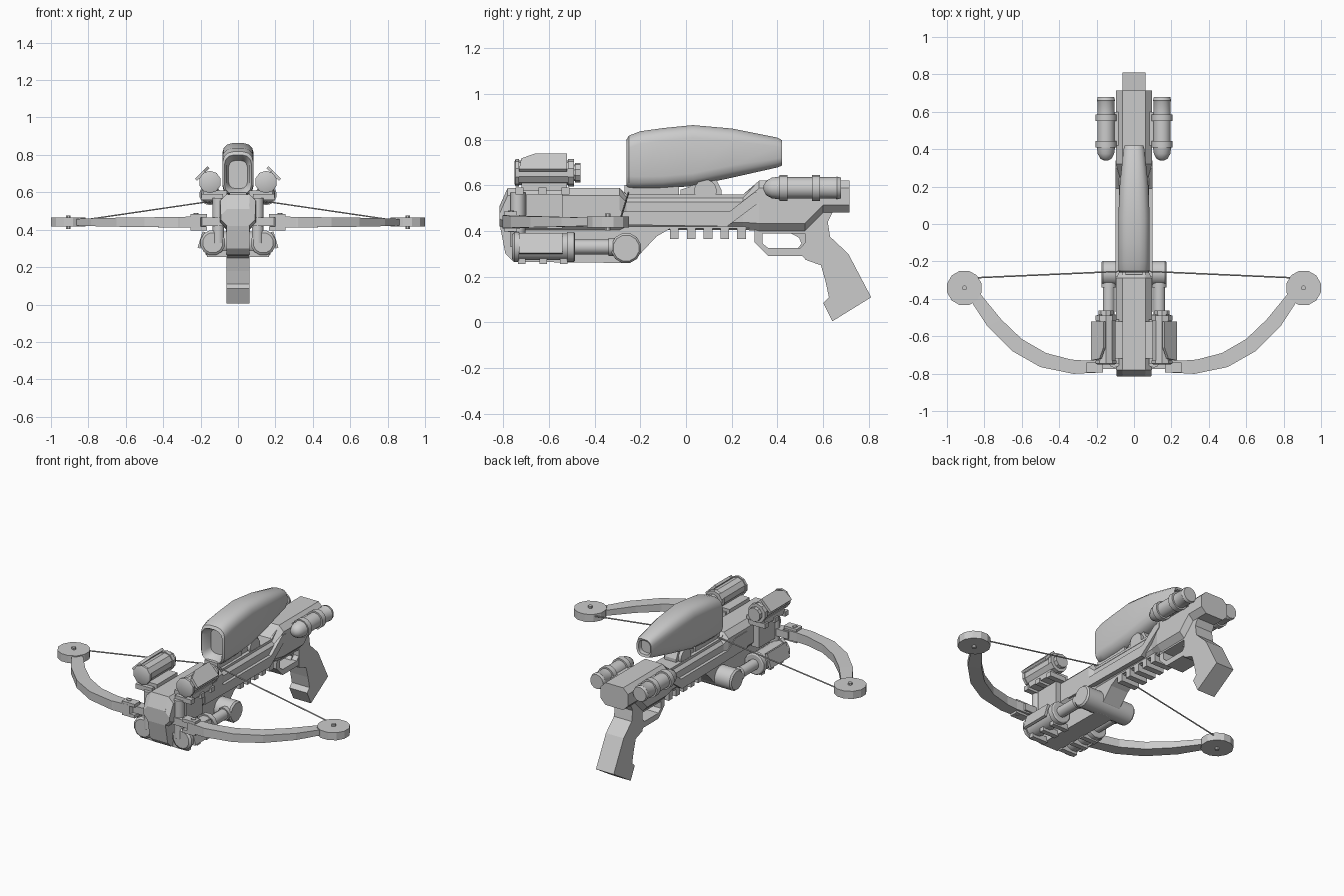
import bpy, bmesh, math
from mathutils import Vector, Matrix

grey = bpy.data.materials.new("plain grey")
grey.diffuse_color = (0.6, 0.6, 0.6, 1)


def finish(bm, name, smooth=None):
    bmesh.ops.recalc_face_normals(bm, faces=bm.faces[:])
    me = bpy.data.meshes.new(name)
    bm.to_mesh(me)
    bm.free()
    me.materials.append(grey)
    ob = bpy.data.objects.new(name, me)
    bpy.context.collection.objects.link(ob)
    if smooth:
        bpy.ops.object.select_all(action='DESELECT')
        ob.select_set(True)
        bpy.context.view_layer.objects.active = ob
        bpy.ops.object.shade_smooth_by_angle(angle=math.radians(smooth))
    return ob


def skin(name, rings, smooth=None):
    """Join equal-length closed rings and cap both ends."""
    bm = bmesh.new()
    vs = [[bm.verts.new(p) for p in r] for r in rings]
    n = len(vs[0])
    for a, b in zip(vs, vs[1:]):
        for i in range(n):
            j = (i + 1) % n
            bm.faces.new((a[i], a[j], b[j], b[i]))
    bm.faces.new(vs[0])
    bm.faces.new(vs[-1])
    return finish(bm, name, smooth)


def prism(name, pts, x0, x1):
    """Side profile (y, z) extruded across x."""
    return skin(name, [[(x, y, z) for y, z in pts] for x in (x0, x1)])


def loft(name, sections, cut, steps=1, smooth=None):
    """Corner-cut rectangles (y, half width, bottom, top) along y."""
    rings = []
    for y, w, z0, z1 in sections:
        c = min(cut, w * 0.7)
        ring = []
        for q, (sx, z) in enumerate(((1, z1 - c), (-1, z1 - c), (-1, z0 + c), (1, z0 + c))):
            for k in range(steps + 1):
                a = math.pi / 2 * (q + k / steps)
                ring.append((sx * (w - c) + c * math.cos(a), y, z + c * math.sin(a)))
        rings.append(ring)
    return skin(name, rings, smooth)


def turned(name, centre, axis, profile, sides=12, smooth=40):
    """Rings (offset, radius) turned about an axis."""
    rot = Vector((0, 0, 1)).rotation_difference(Vector(axis)).to_matrix()
    rings = []
    for t, r in profile:
        ring = []
        for i in range(sides):
            a = 2 * math.pi * (i + 0.5) / sides
            ring.append(Vector(centre) + rot @ Vector((r * math.cos(a), r * math.sin(a), t)))
        rings.append(ring)
    return skin(name, rings, smooth)


def box(name, x, y, z, tilt=0):
    """Box from ranges, tilted about the y axis."""
    bm = bmesh.new()
    bmesh.ops.create_cube(bm, size=1)
    size = [r[1] - r[0] for r in (x, y, z)]
    mid = [(r[0] + r[1]) / 2 for r in (x, y, z)]
    bmesh.ops.scale(bm, vec=size, verts=bm.verts)
    bmesh.ops.transform(bm, matrix=Matrix.Translation(mid) @ Matrix.Rotation(tilt, 4, 'Y'), verts=bm.verts)
    return finish(bm, name)


# Central frame with pistol grip
prism("frame_and_grip", [
    (-0.78, 0.585), (-0.29, 0.585), (-0.26, 0.56), (0.25, 0.56), (0.32, 0.615), (0.70, 0.615),
    (0.70, 0.48), (0.64, 0.48), (0.62, 0.44), (0.63, 0.375), (0.71, 0.30), (0.81, 0.11),
    (0.64, 0.005), (0.60, 0.085), (0.625, 0.11), (0.61, 0.18), (0.59, 0.25), (0.52, 0.275),
    (0.52, 0.39), (0.30, 0.39), (0.30, 0.41), (-0.07, 0.41), (-0.13, 0.375), (-0.20, 0.30),
    (-0.26, 0.26), (-0.755, 0.265), (-0.79, 0.30), (-0.815, 0.43), (-0.815, 0.51)], -0.062, 0.062)

# Trigger guard and trigger
prism("trigger_guard", [
    (0.30, 0.41), (0.30, 0.35), (0.36, 0.29), (0.51, 0.29), (0.525, 0.275), (0.53, 0.36),
    (0.50, 0.325), (0.36, 0.325), (0.335, 0.345), (0.335, 0.41)], -0.06, 0.06)
prism("trigger", [(0.44, 0.40), (0.53, 0.40), (0.53, 0.325), (0.49, 0.325), (0.505, 0.345),
                  (0.495, 0.37)], -0.025, 0.025)

# Upper receiver, with a slimmer waist between front and rear blocks
loft("receiver", [
    (-0.815, 0.092, 0.42, 0.51), (-0.78, 0.095, 0.405, 0.588), (-0.29, 0.095, 0.405, 0.588),
    (-0.26, 0.08, 0.405, 0.56), (0.25, 0.08, 0.405, 0.56), (0.32, 0.095, 0.40, 0.62),
    (0.52, 0.095, 0.40, 0.62), (0.60, 0.095, 0.48, 0.62), (0.715, 0.095, 0.48, 0.62)], 0.033)

# Ribbed rail under the frame
for i in range(5):
    y = -0.07 + i * 0.0735
    box("under_rail_tooth", (-0.063, 0.063), (y, y + 0.038), (0.365, 0.42))

# Scope with recessed ends and its mount
loft("scope", [
    (-0.20, 0.05, 0.62, 0.77), (-0.245, 0.06, 0.605, 0.79), (-0.26, 0.072, 0.59, 0.80),
    (-0.25, 0.082, 0.585, 0.817), (-0.20, 0.084, 0.583, 0.836), (-0.10, 0.084, 0.585, 0.85),
    (0.03, 0.084, 0.597, 0.863), (0.20, 0.077, 0.633, 0.848), (0.40, 0.056, 0.678, 0.808),
    (0.42, 0.05, 0.686, 0.797), (0.415, 0.04, 0.70, 0.785), (0.39, 0.038, 0.702, 0.783)],
    0.055, 3, 35)
prism("scope_mount", [(-0.025, 0.55), (-0.025, 0.58), (0.02, 0.595), (0.04, 0.65), (0.12, 0.65),
                      (0.14, 0.61), (0.155, 0.58), (0.155, 0.55)], -0.04, 0.04)
turned("scope_mount_pivot", (0, 0.085, 0.575), (1, 0, 0), [(-0.06, 0.05), (0.06, 0.05)], 14)
box("scope_front_foot", (-0.045, 0.045), (-0.27, -0.03), (0.55, 0.60))

# Cross axle below the frame
turned("cross_axle", (0, -0.262, 0.325), (1, 0, 0),
       [(-0.175, 0.058), (-0.165, 0.067), (0.165, 0.067), (0.175, 0.058)], 12)

# Plan outline of the right bow limb: (inner x, inner y, outer x, outer y, half height)
limb = [(0.17, -0.725, 0.20, -0.795, 0.03), (0.26, -0.73, 0.31, -0.80, 0.029),
        (0.335, -0.725, 0.32, -0.802, 0.028), (0.47, -0.69, 0.50, -0.765, 0.026),
        (0.60, -0.615, 0.65, -0.68, 0.024), (0.71, -0.51, 0.785, -0.545, 0.021),
        (0.80, -0.40, 0.86, -0.43, 0.018), (0.84, -0.35, 0.90, -0.36, 0.016)]

for s in (-1, 1):
    # Raised side band on the receiver
    prism("side_band", [(-0.47, 0.43), (-0.47, 0.535), (-0.35, 0.535), (-0.28, 0.485), (0.19, 0.485),
                        (0.30, 0.57), (0.34, 0.57), (0.34, 0.54), (0.24, 0.465), (0.18, 0.42)],
          s * 0.07, s * 0.099)

    # Bow limb, clamp and wheel
    skin("bow_limb", [[(s * a, b, 0.44 - h), (s * c, d, 0.44 - h), (s * c, d, 0.44 + h), (s * a, b, 0.44 + h)]
                      for a, b, c, d, h in limb])
    box("limb_arm", sorted((s * 0.08, s * 0.21)), (-0.775, -0.715), (0.42, 0.465))
    for z in (0.397, 0.465):
        prism("limb_clamp", [(-0.795, z), (-0.74, z), (-0.74, z + 0.02), (-0.795, z + 0.02)],
              s * 0.165, s * 0.255)
    turned("limb_pin", (s * 0.225, -0.765, 0.44), (0, 0, 1), [(-0.045, 0.014), (0.05, 0.014)], 8)
    turned("bow_wheel", (s * 0.907, -0.342, 0.44), (0, 0, 1), [(-0.024, 0.095), (0.024, 0.095)], 12, 25)
    turned("wheel_pin", (s * 0.907, -0.342, 0.44), (0, 0, 1), [(-0.037, 0.013), (0.037, 0.013)], 8)

    # Bow string
    start, end = Vector((s * 0.86, -0.288, 0.447)), Vector((0, -0.25, 0.573))
    turned("bow_string", start, end - start, [(0, 0.004), ((end - start).length, 0.004)], 6)

    # Front side posts
    turned("front_post", (s * 0.105, -0.735, 0.42), (0, 0, 1), [(-0.09, 0.033), (0.15, 0.033)], 10)
    box("front_side_block", sorted((s * 0.08, s * 0.13)), (-0.70, -0.54), (0.41, 0.56))

    # Upper front canister with a saddle and guard plate
    cx, cz = s * 0.15, 0.655
    turned("upper_canister", (cx, 0, cz), (0, 1, 0), [
        (-0.75, 0.05), (-0.745, 0.06), (-0.73, 0.06), (-0.73, 0.054), (-0.515, 0.054), (-0.515, 0.06),
        (-0.49, 0.06), (-0.49, 0.036), (-0.485, 0.036), (-0.485, 0.043), (-0.462, 0.043)], 10, 30)
    box("upper_saddle", sorted((s * 0.06, s * 0.185)), (-0.72, -0.52), (0.575, 0.61))
    for y in (-0.745, -0.645, -0.545):
        box("saddle_tooth", sorted((s * 0.08, s * 0.195)), (y, y + 0.035), (0.56, 0.59))
    g = prism("upper_guard", [(-0.73, -0.045), (-0.72, 0.02), (-0.66, 0.05), (-0.52, 0.05),
                              (-0.52, -0.045)], -0.008, 0.008)
    g.location = (cx + s * 0.043, 0, cz + 0.043)
    g.rotation_euler = (0, -s * math.pi / 4, 0)

    # Lower front canister, piston rod, guard plate and feet
    cx, cz = s * 0.135, 0.33
    turned("lower_canister", (cx, 0, cz), (0, 1, 0), [
        (-0.76, 0.055), (-0.75, 0.068), (-0.73, 0.068), (-0.73, 0.06), (-0.52, 0.06), (-0.52, 0.068),
        (-0.49, 0.068), (-0.485, 0.06), (-0.485, 0.033), (-0.34, 0.033), (-0.34, 0.04), (-0.26, 0.04)],
        12, 32)
    box("lower_guard", (cx + s * 0.06 - 0.008, cx + s * 0.06 + 0.008), (-0.73, -0.54), (0.30, 0.39), -s * 0.3)
    for y in (-0.735, -0.64, -0.55):
        box("canister_foot", sorted((s * 0.055, s * 0.165)), (y, y + 0.032), (0.255, 0.29))

    # Rear canister with a domed nose and bands
    turned("rear_canister", (s * 0.15, 0, 0.588), (0, 1, 0), [
        (0.34, 0.012), (0.35, 0.031), (0.375, 0.045), (0.41, 0.05), (0.41, 0.057), (0.445, 0.057),
        (0.445, 0.047), (0.55, 0.047), (0.55, 0.057), (0.585, 0.057), (0.585, 0.047), (0.655, 0.047),
        (0.66, 0.05), (0.678, 0.045)], 14, 40)
    box("rear_canister_bracket", sorted((s * 0.07, s * 0.15)), (0.42, 0.60), (0.565, 0.60))
